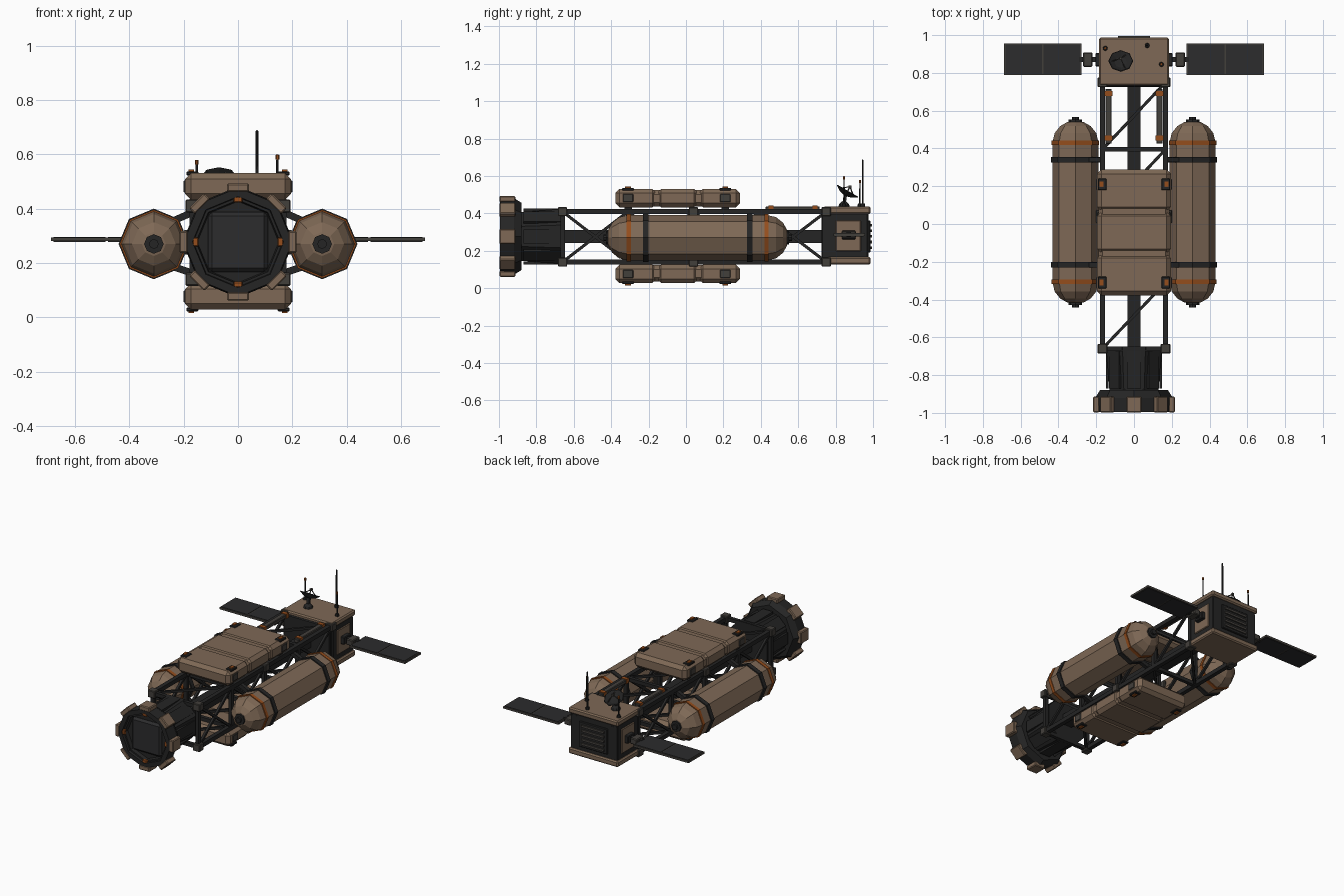
import bpy, bmesh, math
from mathutils import Vector, Matrix

cube = bpy.data.objects.get("Cube")
if cube:
    bpy.data.objects.remove(cube, do_unlink=True)


def material(name, rgb):
    m = bpy.data.materials.new(name)
    m.use_nodes = True
    m.diffuse_color = (*rgb, 1)
    m.node_tree.nodes["Principled BSDF"].inputs["Base Color"].default_value = (*rgb, 1)
    return m


TAN = material("tan hull", (0.21, 0.14, 0.092))
DARK = material("dark metal", (0.018, 0.018, 0.018))
GREY = material("grey bracket", (0.055, 0.05, 0.044))
ORANGE = material("orange marking", (0.30, 0.075, 0.012))
CELL = material("solar cell", (0.025, 0.025, 0.026))
MID = 0.277  # height of the main axis


def finish(name, bm, mat, matrix=None):
    bmesh.ops.recalc_face_normals(bm, faces=bm.faces)
    mesh = bpy.data.meshes.new(name)
    bm.to_mesh(mesh)
    bm.free()
    mesh.materials.append(mat)
    ob = bpy.data.objects.new(name, mesh)
    if matrix:
        ob.matrix_world = matrix
    bpy.context.collection.objects.link(ob)
    return ob


def box(name, at, size, mat, bevel=0, rot=None):
    bm = bmesh.new()
    bmesh.ops.create_cube(bm, size=1, matrix=Matrix.Diagonal((*size, 1)))
    if bevel:
        bmesh.ops.bevel(bm, geom=bm.edges[:], offset=bevel, segments=1, affect='EDGES')
    return finish(name, bm, mat, Matrix.Translation(at) @ (rot or Matrix()))


def beam(name, a, b, w, mat=DARK):
    a, b = Vector(a), Vector(b)
    turn = (b - a).to_track_quat('Z', 'X').to_matrix().to_4x4()
    return box(name, (a + b) / 2, (w, w, (b - a).length), mat, rot=turn)


def lathe(name, at, axis, profile, sides, mat, phase=0.0):
    """Revolve (radius, distance) pairs about an axis through a point."""
    bm = bmesh.new()
    rings = []
    for r, d in profile:
        if r == 0:
            rings.append([bm.verts.new((0, 0, d))] * sides)
        else:
            rings.append([bm.verts.new((r * math.cos(t), r * math.sin(t), d))
                          for t in [(i + phase) * math.tau / sides for i in range(sides)]])
    for p, q in zip(rings, rings[1:]):
        for i in range(sides):
            j = (i + 1) % sides
            bm.faces.new(list(dict.fromkeys((p[i], p[j], q[j], q[i]))))
    turn = Vector(axis).to_track_quat('Z', 'X').to_matrix().to_4x4()
    return finish(name, bm, mat, Matrix.Translation(at) @ turn)


BACK, UP = (0, 1, 0), (0, 0, 1)

# Docking head: hollow collar, recessed hatch, neck
lathe("docking_collar", (0, 0, MID), BACK,
      [(0, -0.955), (0.15, -0.955), (0.155, -0.98), (0.165, -0.98), (0.168, -0.995),
       (0.2, -0.995), (0.205, -0.92), (0.18, -0.88), (0, -0.88)], 8, DARK)
box("docking_hatch", (0, -0.962, MID), (0.22, 0.03, 0.22), CELL, 0.014)
lathe("neck", (0, 0, MID), BACK,
      [(0, -0.89), (0.14, -0.89), (0.16, -0.65), (0, -0.65)], 8, DARK, 0.5)
for i in range(8):
    turn = Matrix.Rotation(i * math.tau / 8, 4, 'Y')
    spot = Vector((0, 0, MID)) + turn @ Vector((0, 0, 0.2))
    box("collar_block", (spot.x, -0.955, spot.z), (0.08, 0.085, 0.032), TAN, 0.005, turn)
    rib = turn @ Vector((0, 0, 0.142))
    box("neck_rib", (rib.x, -0.77, MID + rib.z), (0.075, 0.2, 0.015), DARK, 0, turn)
    if i % 2 == 0:
        lamp = turn @ Vector((0, 0, 0.157))
        box("docking_lamp", (lamp.x, -0.983, MID + lamp.z), (0.034, 0.02, 0.022), ORANGE, 0.004, turn)

# Truss: longerons, frames, braces and joints
LO, HI, TX = 0.14, 0.41, 0.167
BAYS = [-0.66, -0.31, 0.04, 0.395, 0.75]
box("central_spine", (0, 0.05, MID), (0.07, 1.42, 0.07), DARK)
for z in (LO, HI):
    for x in (-TX, TX):
        beam("longeron", (x, BAYS[0], z), (x, BAYS[-1], z), 0.028)
        for y in BAYS[::2]:
            box("truss_joint", (x, y, z), (0.052, 0.05, 0.048), GREY, 0.004)
    for y in BAYS:
        beam("cross_bar", (-TX, y, z), (TX, y, z), 0.024)
    for a, b in zip(BAYS, BAYS[1:]):
        beam("flat_brace", (-TX, a, z), (TX, b, z), 0.016)
for x in (-TX, TX):
    for y in BAYS:
        beam("upright", (x, y, LO), (x, y, HI), 0.024)
    for a, b in zip(BAYS, BAYS[1:]):
        beam("side_brace", (x, a, LO), (x, b, HI), 0.016)
        beam("side_brace", (x, a, HI), (x, b, LO), 0.016)
    # Conduits along the upper rear bay
    cx = math.copysign(0.135, x)
    box("conduit", (cx, 0.57, 0.425), (0.034, 0.29, 0.026), GREY, 0.004)
    for y in (0.455, 0.69):
        box("conduit_band", (cx, y, 0.426), (0.04, 0.026, 0.032), ORANGE)

# Cargo pods above and below the truss
for z, out in ((0.482, 1), (0.077, -1)):
    box("cargo_core", (0, -0.045, z - out * 0.002), (0.376, 0.66, 0.088), TAN, 0.022)
    for k in range(3):
        box("cargo_panel", (0, -0.268 + k * 0.223, z), (0.39, 0.22, 0.098), TAN, 0.022)
    for y in (-0.31, 0.21):
        for s in (-1, 1):
            box("clamp_top", (s * 0.168, y, z + out * 0.048), (0.044, 0.062, 0.014), DARK, 0.003)
            box("clamp_pin", (s * 0.172, y, z + out * 0.057), (0.02, 0.03, 0.01), ORANGE)
            box("clamp_side", (s * 0.194, y, z), (0.014, 0.056, 0.044), GREY, 0.003)
            beam("cargo_post", (s * 0.15, y, z), (s * 0.15, y, MID + out * 0.13), 0.04)

# Tanks on both sides
TY, TZ, R, HALF = 0.062, 0.27, 0.122, 0.37
dome = [(R * math.cos(t), HALF + 0.115 * math.sin(t)) for t in (0.0, 0.45, 0.85, 1.2)] + [(0, HALF + 0.115)]
shell = [(r, -d) for r, d in reversed(dome)] + dome
for s in (-1, 1):
    at = (s * 0.31, TY, TZ)
    lathe("tank", at, BACK, shell, 8, TAN)

    def band(name, y, r, half, mat):
        lathe(name, at, BACK, [(0, y - half), (r, y - half), (r, y + half), (0, y + half)], 8, mat)
    for e in (-1, 1):
        band("tank_stripe", e * 0.368, R + 0.004, 0.011, ORANGE)
        band("tank_strap", e * 0.278, R + 0.008, 0.015, DARK)
        band("tank_cap", e * 0.476, 0.036, 0.014, DARK)
        band("tank_valve", e * 0.49, 0.018, 0.014, DARK)
        y = TY + e * 0.278
        for z, tz in ((HI - 0.02, 0.35), (LO + 0.02, 0.19)):
            beam("tank_arm", (s * 0.16, y, z), (s * 0.25, y, tz), 0.026)
    box("tank_saddle", (s * 0.19, 0.04, MID), (0.02, 0.07, 0.09), GREY, 0.004)

# Equipment bay at the rear
box("bay_body", (0, 0.85, 0.28), (0.345, 0.25, 0.27), DARK, 0.006)
box("bay_roof", (0, 0.86, 0.417), (0.37, 0.255, 0.038), TAN, 0.008)
box("bay_floor", (0, 0.86, 0.146), (0.37, 0.255, 0.04), TAN, 0.008)
box("rear_panel", (0, 0.978, MID), (0.21, 0.016, 0.17), DARK, 0.004)
for k in range(5):
    box("rear_louver", (0, 0.988, 0.217 + k * 0.03), (0.17, 0.012, 0.014), GREY)
for x in (-0.15, 0.15):
    box("bay_corner", (x, 0.968, MID), (0.04, 0.016, 0.22), DARK)

# Solar wings
for s in (-1, 1):
    box("side_hatch", (s * 0.173, 0.868, 0.28), (0.012, 0.135, 0.165), TAN, 0.004)
    box("wing_mount", (s * 0.19, 0.87, 0.285), (0.03, 0.07, 0.05), DARK, 0.004)
    beam("wing_arm", (s * 0.18, 0.87, 0.287), (s * 0.29, 0.87, 0.287), 0.026)
    box("wing_joint", (s * 0.245, 0.87, 0.287), (0.05, 0.076, 0.04), GREY, 0.005)
    box("wing_frame", (s * 0.483, 0.872, 0.287), (0.41, 0.168, 0.014), GREY)
    for k in (-1, 1):
        box("wing_cells", (s * 0.483 + k * 0.101, 0.872, 0.287), (0.192, 0.156, 0.019), CELL)

# Dish with tripod feed
tilt = Vector((0, 0.5, 0.866))
hub = Vector((-0.07, 0.852, 0.5))
lathe("dish_base", (-0.07, 0.845, 0.43), UP, [(0, 0), (0.032, 0), (0.026, 0.02), (0.012, 0.035), (0, 0.035)], 8, DARK)
beam("dish_post", (-0.07, 0.845, 0.45), hub, 0.018)
lathe("dish", hub, tilt, [(0, -0.006), (0.035, 0.002), (0.066, 0.022), (0.062, 0.025), (0.033, 0.008), (0, 0.002)], 8, DARK)
turn = tilt.to_track_quat('Z', 'X')
for i in range(3):
    t = i * math.tau / 3 + 0.5
    rim = hub + turn @ Vector((0.05 * math.cos(t), 0.05 * math.sin(t), 0.014))
    beam("feed_leg", rim, hub + tilt * 0.05, 0.005, GREY)
box("dish_feed", hub + tilt * 0.05, (0.014, 0.014, 0.014), GREY)

# Antennas with feet and coloured tips
for x, y, top, r, tip in ((0.07, 0.945, 0.69, 0.005, DARK), (-0.152, 0.93, 0.58, 0.004, ORANGE),
                          (0.145, 0.845, 0.6, 0.004, ORANGE)):
    lathe("antenna_foot", (x, y, 0.43), UP, [(0, 0), (0.014, 0), (0.011, 0.022), (0, 0.022)], 8, DARK)
    lathe("antenna_mast", (x, y, 0.43), UP, [(r + 0.001, 0), (r, top - 0.435), (0, top - 0.43)], 6, DARK)
    if tip is ORANGE:
        lathe("antenna_tip", (x, y, top - 0.018), UP, [(0, 0), (0.007, 0), (0.007, 0.016), (0, 0.018)], 6, tip)
